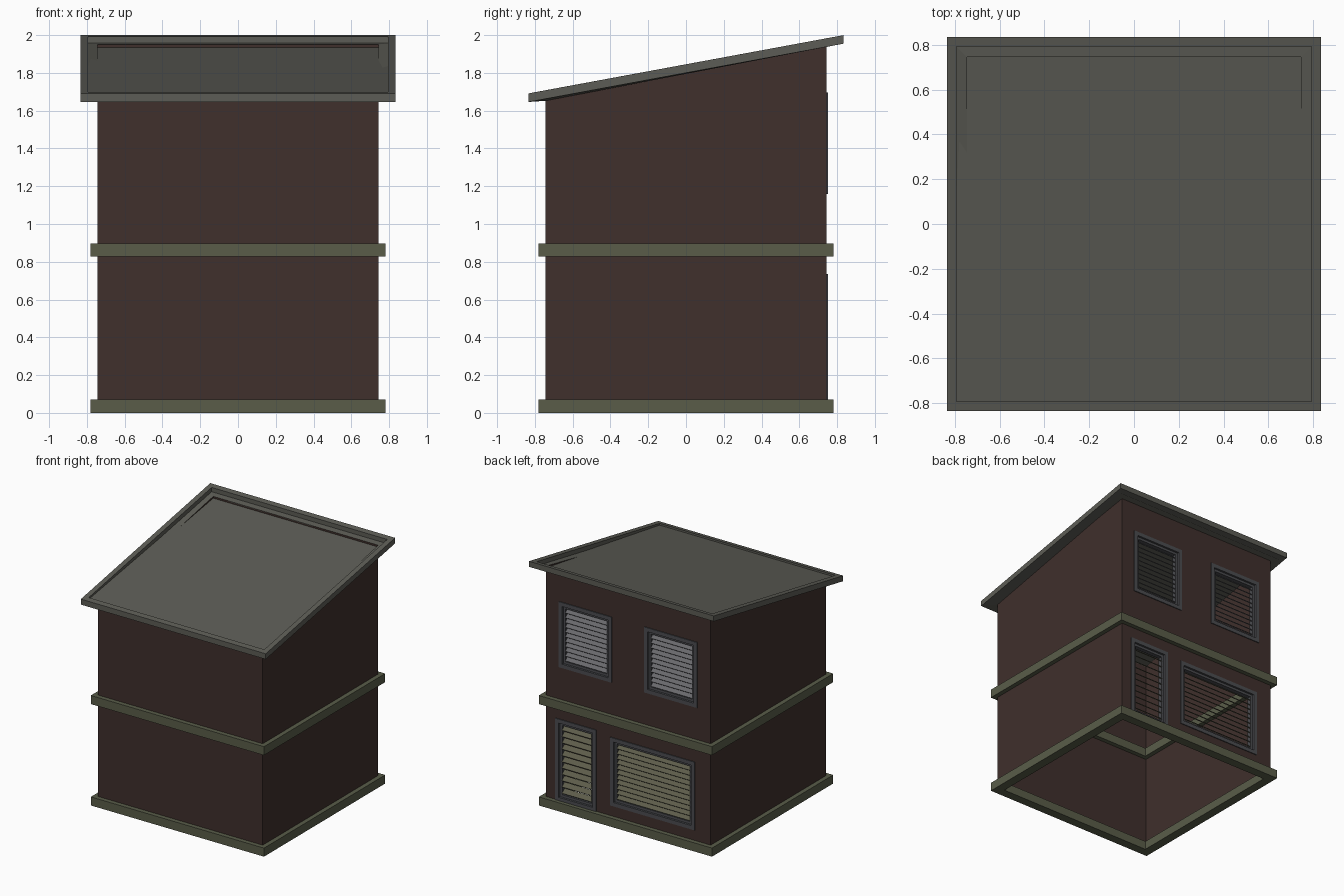
import bpy, bmesh, math
from mathutils import Matrix

if "Cube" in bpy.data.objects:
    bpy.data.objects.remove(bpy.data.objects["Cube"])

def material(name, rgb):
    m = bpy.data.materials.new(name)
    m.diffuse_color = (*rgb, 1)
    m.use_nodes = True
    m.node_tree.nodes["Principled BSDF"].inputs["Base Color"].default_value = m.diffuse_color
    return m

WALL = material("wall_brown", (0.050, 0.029, 0.025))
TRIM = material("trim_olive", (0.100, 0.108, 0.066))
ROOF = material("roof_grey", (0.108, 0.108, 0.092))
FRAME = material("frame_grey", (0.070, 0.072, 0.080))
GREY = material("slat_grey", (0.140, 0.140, 0.150))
OLIVE = material("slat_olive", (0.110, 0.108, 0.070))

def finish(name, bm, mat, recalc=True):
    if recalc:
        bmesh.ops.recalc_face_normals(bm, faces=bm.faces)
    me = bpy.data.meshes.new(name)
    bm.to_mesh(me)
    bm.free()
    ob = bpy.data.objects.new(name, me)
    me.materials.append(mat)
    bpy.context.collection.objects.link(ob)
    return ob

def loft(bm, loops, closed=False):
    rings = [[bm.verts.new(p) for p in l] for l in loops]
    pairs = list(zip(rings, rings[1:]))
    if closed:
        pairs.append((rings[-1], rings[0]))
    for a, b in pairs:
        n = len(a)
        for i in range(n):
            bm.faces.new((a[i], a[(i + 1) % n], b[(i + 1) % n], b[i]))

def square(h, zf, zb):
    # square loop with separate front and back heights
    return [(-h, -h, zf), (h, -h, zf), (h, h, zb), (-h, h, zb)]

def box(bm, x0, x1, y0, y1, z0, z1, tilt=0):
    m = (Matrix.Translation(((x0 + x1) / 2, (y0 + y1) / 2, (z0 + z1) / 2))
         @ Matrix.Rotation(tilt, 4, 'X')
         @ Matrix.Diagonal((x1 - x0, y1 - y0, z1 - z0, 1)))
    bmesh.ops.create_cube(bm, size=1, matrix=m)

W = 0.745
TOP_F, TOP_B = 1.652, 1.95

# openings on the back wall: name, x0, x1, z0, z1, slat count, slat material
OPENINGS = [
    ("upper_window_left", -0.625, -0.148, 1.16, 1.695, 11, GREY),
    ("upper_window_right", 0.148, 0.625, 1.16, 1.695, 11, GREY),
    ("lower_window", -0.605, 0.160, 0.155, 0.712, 11, OLIVE),
    ("door", 0.287, 0.655, 0.065, 0.735, 11, OLIVE),
]

# front and side walls
bm = bmesh.new()
lo = [bm.verts.new(p) for p in [(-W, W, 0), (-W, -W, 0), (W, -W, 0), (W, W, 0)]]
hi = [bm.verts.new(p) for p in [(-W, W, TOP_B), (-W, -W, TOP_F), (W, -W, TOP_F), (W, W, TOP_B)]]
for i in range(3):
    bm.faces.new((lo[i], lo[i + 1], hi[i + 1], hi[i]))
finish("walls", bm, WALL, recalc=False)

# back wall: grid of panels, skipping the openings
bm = bmesh.new()
xs = sorted({-W, W} | {v for o in OPENINGS for v in o[1:3]})
zs = sorted({0, TOP_B} | {v for o in OPENINGS for v in o[3:5]})
for xa, xb in zip(xs, xs[1:]):
    for za, zb in zip(zs, zs[1:]):
        cx, cz = (xa + xb) / 2, (za + zb) / 2
        if any(o[1] < cx < o[2] and o[3] < cz < o[4] for o in OPENINGS):
            continue
        bm.faces.new([bm.verts.new(p) for p in
                      [(xb, W, za), (xa, W, za), (xa, W, zb), (xb, W, zb)]])
bmesh.ops.remove_doubles(bm, verts=bm.verts, dist=1e-5)
finish("back_wall", bm, WALL, recalc=False)

# base and middle trim bands
for name, z in (("base_band", 0.0), ("middle_band", 0.828)):
    bm = bmesh.new()
    loft(bm, [square(h, z + dz, z + dz) for h, dz in
              ((0.782, 0), (0.782, 0.07), (0.708, 0.07), (0.708, 0))], closed=True)
    finish(name, bm, TRIM)

# roof rim, soffit and inner ledge
bm = bmesh.new()
loft(bm, [square(W, 1.652, 1.945), square(0.835, 1.646, 1.955),
          square(0.835, 1.691, 2.0), square(0.793, 1.699, 1.992),
          square(0.793, 1.664, 1.957), square(W, 1.655, 1.95)], closed=True)
finish("roof_rim", bm, ROOF)

# roof panel set inside the rim
bm = bmesh.new()
bm.faces.new([bm.verts.new(p) for p in square(0.793, 1.684, 1.943)])
finish("roof_panel", bm, ROOF, recalc=False)

def ring_frame(bm, x0, x1, z0, z1, w, y0, y1):
    def rect(i, y):
        return [(x0 + i, y, z0 + i), (x1 - i, y, z0 + i), (x1 - i, y, z1 - i), (x0 + i, y, z1 - i)]
    loft(bm, [rect(0, y0), rect(0, y1), rect(w, y1), rect(w, y0)], closed=True)

# frames with tilted slats
for name, x0, x1, z0, z1, n, mat in OPENINGS:
    bm = bmesh.new()
    ring_frame(bm, x0, x1, z0, z1, 0.032, 0.70, 0.752)
    ring_frame(bm, x0 + 0.032, x1 - 0.032, z0 + 0.032, z1 - 0.032, 0.02, 0.70, 0.735)
    finish(name + "_frame", bm, FRAME)
    bm = bmesh.new()
    m = 0.052
    pitch = (z1 - z0 - 2 * m) / n
    for i in range(n):
        z = z0 + m + (i + 0.5) * pitch
        box(bm, x0 + m, x1 - m, 0.698, 0.742, z - 0.003, z + 0.003, math.radians(-40))
    finish(name + "_slats", bm, mat)
